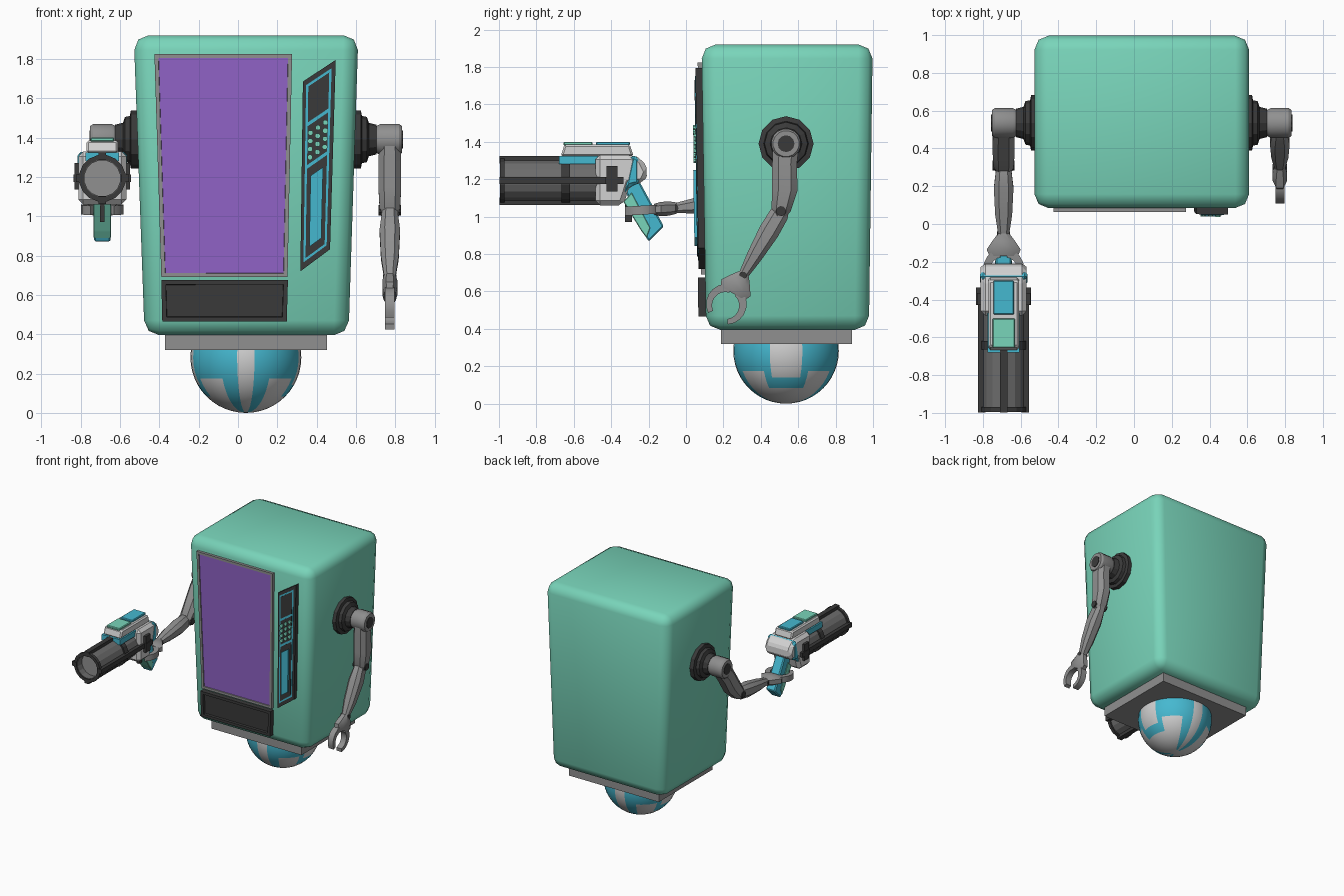
import bpy, bmesh, math
from mathutils import Vector as V

if "Cube" in bpy.data.objects:
    bpy.data.objects.remove(bpy.data.objects["Cube"])

def mat(name, r, g, b):
    m = bpy.data.materials.new(name)
    m.diffuse_color = (r, g, b, 1)
    m.use_nodes = True
    m.node_tree.nodes["Principled BSDF"].inputs["Base Color"].default_value = m.diffuse_color
    return m

TEAL = mat("teal", .19, .66, .49)
PURPLE = mat("purple", .28, .125, .57)
GREY = mat("grey", .28, .28, .28)
DARK = mat("dark_grey", .042, .042, .042)
CYAN = mat("cyan", .06, .48, .63)
WHITE = mat("off_white", .64, .64, .64)
STEEL = mat("barrel_grey", .15, .15, .15)

def finish(name, bm, mats, bevel=0, seg=1, smooth=None):
    bmesh.ops.recalc_face_normals(bm, faces=bm.faces[:])
    if bevel:
        bmesh.ops.bevel(bm, geom=bm.edges[:], offset=bevel, segments=seg, profile=.5, affect='EDGES')
    me = bpy.data.meshes.new(name)
    bm.to_mesh(me)
    bm.free()
    for m in (mats if isinstance(mats, (list, tuple)) else [mats]):
        me.materials.append(m)
    ob = bpy.data.objects.new(name, me)
    bpy.context.collection.objects.link(ob)
    if smooth:
        bpy.context.view_layer.objects.active = ob
        ob.select_set(True)
        bpy.ops.object.shade_smooth_by_angle(angle=math.radians(smooth))
        ob.select_set(False)
    return ob

def skin(name, rings, mats, bevel=0, seg=1, smooth=None, closed=False):
    """Join rings of points into a solid; closed joins last ring to first."""
    bm = bmesh.new()
    rs = [[bm.verts.new(p) for p in r] for r in rings]
    n = len(rs[0])
    for a, b in zip(rs, rs[1:] + rs[:1] if closed else rs[1:]):
        for i in range(n):
            bm.faces.new((a[i], a[(i+1) % n], b[(i+1) % n], b[i]))
    if not closed:
        bm.faces.new(rs[0])
        bm.faces.new(rs[-1])
    return finish(name, bm, mats, bevel, seg, smooth)

def prism(name, yz, x, hx, m, bevel=0):
    """Side profile extruded across x."""
    return skin(name, [[(x+s*hx, y, z) for y, z in yz] for s in (-1, 1)], m, bevel)

def box(name, x, hx, y0, y1, z0, z1, m, bevel=0):
    return prism(name, [(y0, z0), (y1, z0), (y1, z1), (y0, z1)], x, hx, m, bevel)

def lathe(name, o, axis, prof, n, m, smooth=None, closed=False):
    """Rings (distance along axis, radius) around an axis."""
    a = V(axis).normalized()
    u = a.orthogonal().normalized()
    w = a.cross(u)
    t = [2*math.pi*(i+.5)/n for i in range(n)]
    return skin(name, [[V(o)+a*d+(u*math.cos(k)+w*math.sin(k))*r for k in t] for d, r in prof],
                m, smooth=smooth, closed=closed)

def limb(name, pts, n, m):
    """Chamfered-section limb; pts = (centre, half width in plane, half width along n)."""
    c = [V(p[0]) for p in pts]
    n = V(n)
    oct8 = [(1, .5), (.5, 1), (-.5, 1), (-1, .5), (-1, -.5), (-.5, -1), (.5, -1), (1, -.5)]
    rings = []
    for i, (_, hu, hn) in enumerate(pts):
        tan = c[min(i+1, len(c)-1)] - c[max(i-1, 0)]
        s = tan.cross(n).normalized()
        rings.append([c[i]+s*hu*p+n*hn*q for p, q in oct8])
    return skin(name, rings, m, smooth=30)

def face_y(z):
    return .083 + (1.92-z)*.016

def panel(name, quad, t, mats, inset=0, depth=0):
    """Plate lying on the sloping cabinet front, with an optional inset centre."""
    bm = bmesh.new()
    f = [bm.verts.new((x, face_y(z)-t, z)) for x, z in quad]
    b = [bm.verts.new((x, face_y(z)+.02, z)) for x, z in quad]
    front = bm.faces.new(f)
    bm.faces.new(b[::-1])
    for i in range(4):
        j = (i+1) % 4
        bm.faces.new((f[i], b[i], b[j], f[j]))
    bmesh.ops.recalc_face_normals(bm, faces=bm.faces[:])
    if inset:
        bmesh.ops.inset_region(bm, faces=[front], thickness=inset, depth=0)
        bmesh.ops.inset_region(bm, faces=[front], thickness=.002, depth=-depth)
        front.material_index = 1
    return finish(name, bm, mats)

# cabinet: tapered rounded box
body = skin("cabinet", [[(-.475, .107, .395), (.562, .107, .395), (.562, .978, .395), (-.475, .978, .395)],
                        [(-.53, .083, 1.92), (.612, .083, 1.92), (.612, .998, 1.92), (-.53, .998, 1.92)]],
            TEAL, bevel=.075, seg=2)
for p in body.data.polygons:
    p.use_smooth = True
box("base_plate", .04, .412, .187, .888, .32, .41, GREY)

# ball wheel with painted bands
bm = bmesh.new()
bmesh.ops.create_uvsphere(bm, u_segments=40, v_segments=24, radius=.282)
for f in bm.faces:
    c = f.calc_center_median()
    a = math.degrees(math.atan2(abs(c.x), abs(c.y)))
    e = math.degrees(math.asin(c.z/c.length))
    stripe = 9 < a < 27 and e > -82
    cup = a > 62 and (-45 < e < -29 or (a < 71 and e > -45))
    link = 27 <= a <= 62 and -22 < e
    f.material_index = int(stripe or cup or link)
bmesh.ops.translate(bm, verts=bm.verts[:], vec=(.04, .535, .282))
finish("ball_wheel", bm, [WHITE, CYAN], smooth=40)

# display window and delivery slot
panel("display_window", [(-.425, 1.825), (.275, 1.825), (.252, .69), (-.39, .69)], .022, [GREY, PURPLE], .028, .006)
panel("delivery_slot", [(-.39, .675), (.254, .675), (.248, .465), (-.385, .465)], .04, [DARK, DARK], .032, .02)

# slanted control panel
TL, TR, BR, BL = V((.33, 1.685)), V((.497, 1.795)), V((.468, .832)), V((.317, .72))

def at(u, v):
    return TL.lerp(TR, u).lerp(BL.lerp(BR, u), v)

def sub(name, u0, u1, v0, v1, t, m):
    panel(name, [at(u0, v0), at(u1, v0), at(u1, v1), at(u0, v1)], t, m)

sub("control_panel", 0, 1, 0, 1, .035, DARK)
sub("control_trim", .1, .88, .03, .965, .038, CYAN)
for i, (a, b) in enumerate([(.045, .235), (.255, .46), (.48, .95)]):
    sub(f"control_section_{i}", .17, .81, a, b, .041, DARK)
sub("control_screen", .29, .69, .53, .905, .055, CYAN)
for r in range(4):
    for k in range(3):
        p = at(.26+.235*k, .3+.043*r)
        lathe("keypad_button", (p.x, face_y(p.y)-.03, p.y), (0, -1, 0), [(0, .014), (.022, .014)], 8, TEAL)

# arms
def arm(side, x, base, s, e, w, f, n):
    d = 1 if x > 0 else -1
    P = lambda a, b, t, off=0: V((x, a[0]+(b[0]-a[0])*t+off, a[1]+(b[1]-a[1])*t))
    lathe(side+"_shoulder_mount", (base, .535, 1.39), (d, 0, 0),
          [(0, .147), (.05, .147), (.055, .12), (.08, .115), (.09, .085), (.13, .075)], 12, DARK)
    lathe(side+"_shoulder", (x-d*.068, *s), (d, 0, 0), [(0, .07), (.02, .08), (.115, .08), (.13, .07)], 16, GREY, 30)
    lathe(side+"_shoulder_cap", (x+d*.06, *s), (d, 0, 0), [(0, .045), (.006, .045)], 12, DARK)
    limb(side+"_upper_arm", [(P(s, e, 0), .07, .052), (P(s, e, .3), .066, .058), (P(s, e, .68, .012), .068, .058),
                             (P(s, e, .98), .052, .052), (P(s, e, 1.08), .03, .045)], (1, 0, 0), GREY)
    limb(side+"_forearm", [(P(e, w, -.08), .03, .035), (P(e, w, .05), .052, .04), (P(e, w, .32), .055, .052),
                           (P(e, w, .7), .042, .045), (P(e, w, 1), .026, .028)], (1, 0, 0), GREY)
    for nm, c, r, h in (("elbow", e, .027, .058), ("wrist", w, .02, .034)):
        lathe(f"{side}_{nm}_pin", (x-h, *c), (1, 0, 0), [(0, r), (2*h, r)], 10, DARK)
    # hand block and two curved fingers
    wrist, f, n = V((x, *w)), V(f).normalized(), V(n)
    u = f.cross(n)
    limb(side+"_hand", [(wrist-f*.01, .03, .03), (wrist+f*.03, .06, .038), (wrist+f*.075, .09, .038),
                        (wrist+f*.11, .075, .03)], n, GREY)
    c = wrist+f*.18
    for k in (-1, 1):
        rings = []
        for i in range(8):
            t = math.radians(165-130*i/7)
            q = f*math.cos(t)+u*k*math.sin(t)
            ro, h = .112-.006*i/7, .024
            ri = .066+.012*i/7
            rings.append([c+q*ro+n*h, c+q*ro-n*h, c+q*ri-n*h, c+q*ri+n*h])
        skin(f"{side}_finger", rings, GREY, smooth=30)

arm("right", .772, .575, (.535, 1.39), (.508, 1.03), (.305, .685), (0, -.5, -.86), (1, 0, 0))
arm("left", -.69, -.495, (.535, 1.39), (.31, 1.09), (-.06, 1.045), (0, -1, -.06), (0, 0, 1))

# blaster: hollow barrel with rails and rings
G, GZ = -.69, 1.193
lathe("barrel_tube", (G, -.45, GZ), (0, -1, 0), [(0, .108), (.54, .108), (.54, .092), (0, .092)], 16, STEEL, closed=True)
lathe("barrel_core", (G, -.5, GZ), (0, -1, 0), [(0, .094), (.43, .094)], 16, GREY)
for y0, w in ((-.62, .045), (-.97, .025)):
    lathe("barrel_ring", (G, y0, GZ), (0, -1, 0), [(0, .12), (w, .12), (w, .096), (0, .096)], 16, DARK, closed=True)
for k in range(4):
    c, s = [(1, 0), (0, 1), (-1, 0), (0, -1)][k]
    hx, hz = (.02, .018) if c else (.02, .02)
    box("barrel_rail", G+c*.115, hx, -.998, -.4, GZ+s*.112-hz, GZ+s*.112+hz, DARK)

# blaster housing
prism("blaster_housing", [(-.485, 1.06), (-.335, 1.06), (-.3, 1.17), (-.225, 1.18), (-.2, 1.24), (-.235, 1.31),
                          (-.29, 1.33), (-.485, 1.33)], G, .122, WHITE, .025)
prism("housing_stripe", [(-.335, 1.12), (-.295, 1.165), (-.25, 1.175), (-.25, 1.31), (-.29, 1.333)], G, .125, CYAN, .015)
box("barrel_cover", G, .085, -.68, -.47, 1.28, 1.325, CYAN)
prism("top_block", [(-.67, 1.322), (-.28, 1.322), (-.3, 1.385), (-.65, 1.385)], G, .08, WHITE, .01)
box("top_button_rear", G, .055, -.48, -.3, 1.38, 1.4, CYAN, .005)
box("top_button_front", G, .06, -.655, -.5, 1.38, 1.4, TEAL, .005)
box("side_clamp", G, .142, -.425, -.365, 1.135, 1.27, DARK)
box("side_bolt", G, .146, -.43, -.335, 1.175, 1.212, DARK)
# grip
prism("grip", [(-.33, 1.15), (-.25, 1.19), (-.118, .947), (-.2, .866), (-.235, .93)], G, .042, CYAN, .008)
prism("grip_inlay", [(-.335, 1.08), (-.29, 1.13), (-.19, .94), (-.21, .885), (-.24, .925)], G, .045, TEAL, .004)
box("trigger", G, .012, -.325, -.29, .97, 1.08, DARK)
